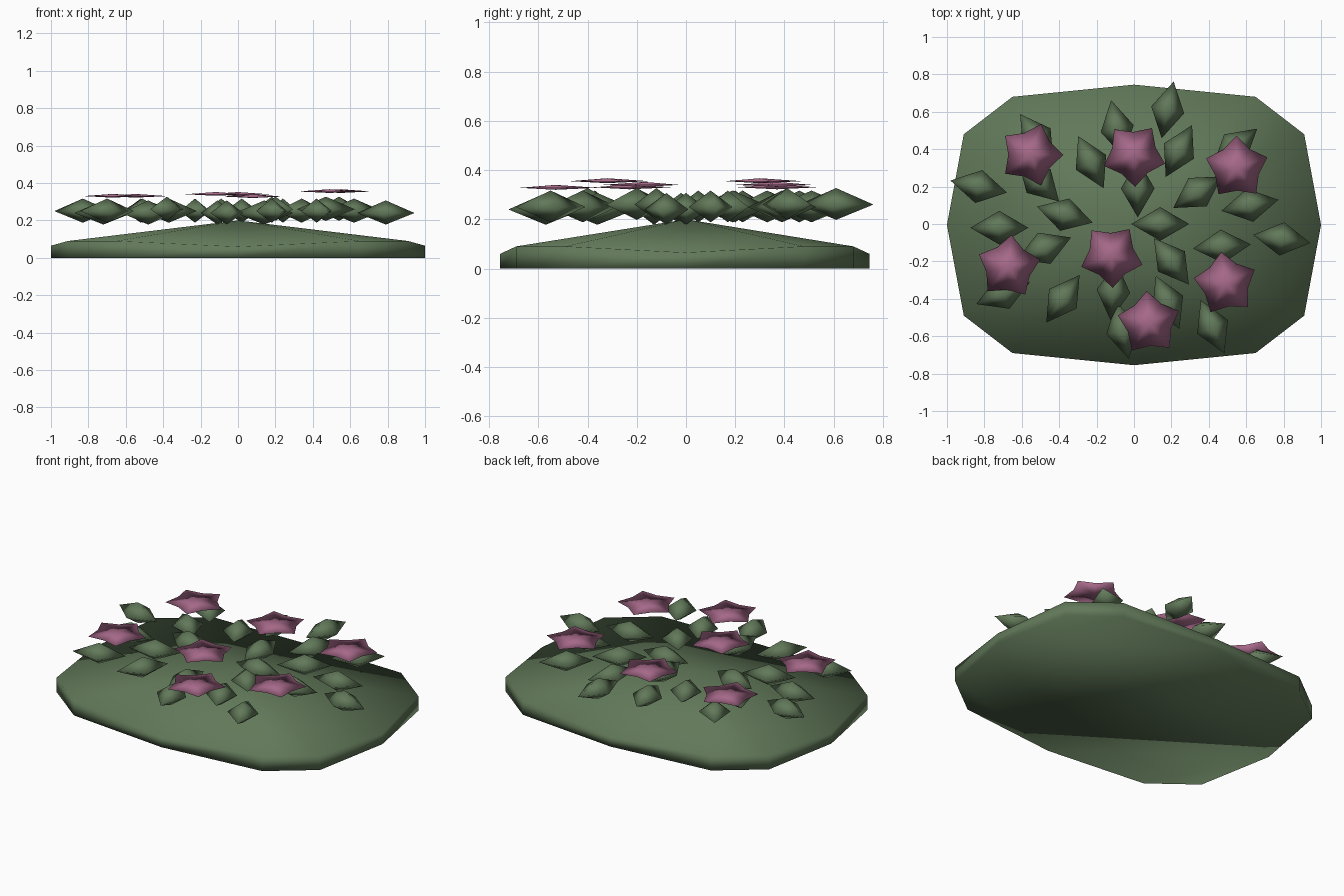
import bpy
import bmesh
from math import cos, sin, radians, tau

cube = bpy.data.objects.get("Cube")
if cube:
    bpy.data.objects.remove(cube, do_unlink=True)


def make_material(name, rgb):
    mat = bpy.data.materials.new(name)
    mat.use_nodes = True
    color = (*rgb, 1)
    mat.diffuse_color = color
    bsdf = mat.node_tree.nodes["Principled BSDF"]
    bsdf.inputs["Base Color"].default_value = color
    bsdf.inputs["Roughness"].default_value = 0.8
    return mat


green = make_material("leaf_green", (0.12, 0.19, 0.1))
pink = make_material("petal_pink", (0.38, 0.14, 0.25))


def finish(bm, name, mat):
    """Turn a bmesh into a smooth-shaded mesh with one colour."""
    bmesh.ops.recalc_face_normals(bm, faces=bm.faces)
    for face in bm.faces:
        face.smooth = True
    mesh = bpy.data.meshes.new(name)
    bm.to_mesh(mesh)
    bm.free()
    mesh.materials.append(mat)
    return mesh


def place(name, mesh, location=(0, 0, 0), turn=0):
    obj = bpy.data.objects.new(name, mesh)
    obj.location = location
    obj.rotation_euler.z = radians(turn)
    bpy.context.collection.objects.link(obj)
    return obj


def double_cone(name, outline, top, bottom, mat):
    """Closed shape: a flat outline joined to an upper and a lower point."""
    bm = bmesh.new()
    ring = [bm.verts.new((x, y, 0)) for x, y in outline]
    for height in (top, bottom):
        tip = bm.verts.new((0, 0, height))
        for a, b in zip(ring, ring[1:] + ring[:1]):
            bm.faces.new((a, b, tip))
    return finish(bm, name, mat)


# Pad: twelve-sided mound with a wavy rim and a low peak
quarter = [(1, 0, 0.065), (0.91, 0.485, 0.09), (0.65, 0.685, 0.09), (0, 0.75, 0.06)]
half = quarter + [(-x, y, z) for x, y, z in quarter[2::-1]]
rim = half + [(x, -y, z) for x, y, z in half[-2:0:-1]]
bm = bmesh.new()
upper = [bm.verts.new((x, y - 0.005, z)) for x, y, z in rim]
lower = [bm.verts.new((x, y - 0.005, 0)) for x, y, z in rim]
peak = bm.verts.new((0, 0, 0.2))
count = len(rim)
for i in range(count):
    j = (i + 1) % count
    bm.faces.new((upper[i], upper[j], peak))
    bm.faces.new((lower[i], lower[j], upper[j], upper[i]))
bm.faces.new(lower[::3])
for i in range(0, count, 3):
    bm.faces.new([lower[(i + k) % count] for k in range(4)])
place("pad", finish(bm, "pad", green))

# Leaves: pointed diamonds lying just above the pad (x, y, z, turn)
leaf = double_cone("leaf", [(0.155, 0), (0, 0.09), (-0.155, 0), (0, -0.09)],
                   0.067, -0.062, green)
leaves = [
    (-0.83, 0.2, 0.25, -12), (-0.72, -0.02, 0.24, 0), (-0.37, 0.05, 0.25, -16),
    (-0.52, 0.46, 0.25, -55), (-0.51, 0.23, 0.25, -45), (-0.48, -0.13, 0.24, 22),
    (-0.7, -0.37, 0.25, 22), (-0.38, -0.4, 0.26, 55), (-0.11, -0.36, 0.24, 84),
    (-0.06, -0.57, 0.24, -78), (0.18, -0.42, 0.25, -66), (0.2, -0.2, 0.26, -53),
    (0.14, 0, 0.24, 0), (0.02, 0.19, 0.25, 90), (-0.09, 0.51, 0.25, -78),
    (-0.23, 0.33, 0.25, -64), (0.18, 0.61, 0.26, 78), (0.24, 0.39, 0.25, 63),
    (0.34, 0.17, 0.25, 33), (0.54, 0.41, 0.26, 40), (0.62, 0.1, 0.25, 11),
    (0.79, -0.08, 0.24, -8), (0.47, -0.12, 0.26, 4), (0.42, -0.55, 0.25, -66),
]
for i, (x, y, z, turn) in enumerate(leaves, 1):
    place(f"leaf_{i}", leaf, (x, y, z), turn)

# Flowers: thin five-pointed stars above the leaves (x, y, z, turn)
star = []
for k in range(10):
    radius = 0.122 if k % 2 else 0.172
    star.append((radius * cos(tau * k / 10), radius * sin(tau * k / 10)))
flower = double_cone("flower", star, 0.012, -0.008, pink)
flowers = [
    (-0.55, 0.37, 0.33, 0), (0, 0.37, 0.34, -88), (0.55, 0.3, 0.355, 91),
    (-0.67, -0.23, 0.33, 85), (-0.12, -0.17, 0.34, 56),
    (0.49, -0.32, 0.355, 98), (0.08, -0.53, 0.328, 94),
]
for i, (x, y, z, turn) in enumerate(flowers, 1):
    place(f"flower_{i}", flower, (x, y, z), turn)
